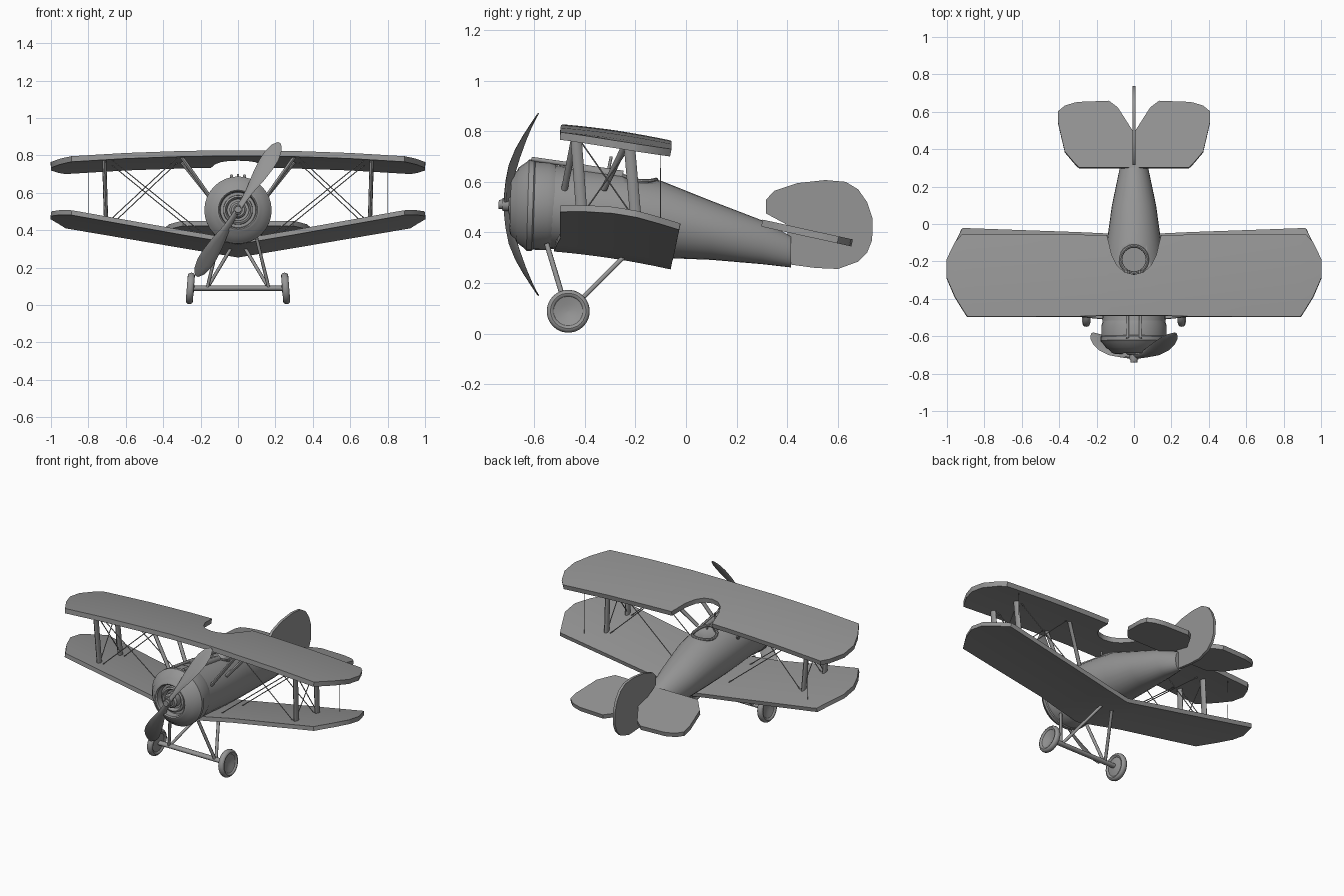
import bpy, bmesh
from math import sin, cos, pi, radians
from mathutils import Vector

if "Cube" in bpy.data.objects:
    bpy.data.objects.remove(bpy.data.objects["Cube"])

grey = bpy.data.materials.new("dark_grey")
grey.diffuse_color = (.3, .3, .3, 1)
grey.use_nodes = True
grey.node_tree.nodes["Principled BSDF"].inputs["Base Color"].default_value = grey.diffuse_color


def finish(name, bm, angle=35, thick=0):
    bmesh.ops.recalc_face_normals(bm, faces=bm.faces)
    me = bpy.data.meshes.new(name)
    bm.to_mesh(me)
    bm.free()
    me.materials.append(grey)
    ob = bpy.data.objects.new(name, me)
    bpy.context.collection.objects.link(ob)
    bpy.ops.object.select_all(action='DESELECT')
    ob.select_set(True)
    bpy.context.view_layer.objects.active = ob
    if thick:
        m = ob.modifiers.new("thickness", 'SOLIDIFY')
        m.thickness, m.offset = thick, 0
        bpy.ops.object.modifier_apply(modifier=m.name)
    bpy.ops.object.shade_smooth_by_angle(angle=radians(angle))
    return ob


def loft(name, rings, caps=True, loop=False, angle=35):
    bm = bmesh.new()
    rows = [[bm.verts.new(p) for p in r] for r in rings]
    n = len(rows[0])
    pairs = list(zip(rows, rows[1:])) + ([(rows[-1], rows[0])] if loop else [])
    for a, b in pairs:
        for i in range(n):
            k = (i + 1) % n
            bm.faces.new((a[i], a[k], b[k], b[i]))
    if caps and not loop:
        bm.faces.new(rows[0])
        bm.faces.new(rows[-1])
    return finish(name, bm, angle)


def lathe(name, profile, center, axis, n=28, loop=False):
    """Turn (distance, radius) points around an axis."""
    axis = Vector(axis).normalized()
    u = axis.orthogonal().normalized()
    v = axis.cross(u)
    c = Vector(center)
    return loft(name, [[c + axis * d + (u * cos(2 * pi * i / n) + v * sin(2 * pi * i / n)) * r
                        for i in range(n)] for d, r in profile], loop=loop)


def strut(name, a, b, wx, wy=None, n=8):
    """Rod with an elliptical section: wx across, wy fore and aft."""
    wy = wy or wx
    d = (Vector(b) - Vector(a)).normalized()
    u = d.cross(Vector((0, 1, 0)))
    u = u.normalized() if u.length > .01 else Vector((1, 0, 0))
    v = d.cross(u)
    return loft(name, [[Vector(p) + u * wx * cos(2 * pi * i / n) + v * wy * sin(2 * pi * i / n)
                        for i in range(n)] for p in (a, b)], angle=50)


def surface(name, half, zf, thick, rows=8):
    """Symmetric wing from (x, leading y, trailing y) half stations."""
    st = [(-x, l, t) for x, l, t in half[:0:-1]] + list(half)
    bm = bmesh.new()
    g = [[bm.verts.new((x, l + (t - l) * j / rows, zf(x, l + (t - l) * j / rows)))
          for j in range(rows + 1)] for x, l, t in st]
    for a, b in zip(g, g[1:]):
        for j in range(rows):
            bm.faces.new((a[j], b[j], b[j + 1], a[j + 1]))
    return finish(name, bm, thick=thick)


# wings
def camber(y):
    t = y + .5
    return -.08 * t - .15 * t * t


def upper_z(x, y):
    return .813 - .04 * x * x + camber(y)


def lower_z(x, y):
    return .336 + .178 * abs(x) + camber(y) - .01 * (y + .5)


def tips(te):
    return [(.3, -.495, -.06 + .4 * te), (.6, -.497, -.06 + .7 * te), (.89, -.497, -.06 + te),
            (.92, -.45, -.06 + te), (.957, -.39, -.1), (1, -.29, -.19)]


cutout = [(0, -.49, -.272), (.05, -.49, -.26), (.09, -.49, -.225), (.12, -.49, -.165),
          (.135, -.49, -.1), (.145, -.49, -.062)]
surface("upper_wing", cutout + tips(0), upper_z, .03)
surface("lower_wing", [(0, -.52, -.058), (.15, -.51, -.053)] + tips(.035), lower_z, .026)

# tailplane
surface("tailplane", [(0, .3, .485), (.086, .3, .62), (.134, .3, .656), (.294, .3, .65),
                      (.315, .32, .647), (.37, .385, .63), (.406, .54, .6)],
        lambda x, y: .437 - .22 * (y - .3), .028, rows=4)

# fin and rudder
fin = [(.316, .53), (.35, .565), (.44, .595), (.55, .607), (.63, .6), (.68, .57), (.715, .52),
       (.737, .455), (.735, .37), (.715, .32), (.68, .285), (.6, .256), (.51, .26), (.4, .275),
       (.4, .43), (.316, .475)]
loft("fin_and_rudder", [[(x, y, z) for y, z in fin] for x in (-.008, .008)])

# fuselage: y, bottom, top, half width
stations = [(-.57, .338, .675, .168), (-.4, .325, .65, .166), (-.25, .31, .63, .158),
            (-.1, .3, .605, .146), (.1, .292, .525, .118), (.3, .275, .448, .076),
            (.415, .262, .385, .03)]
fus = loft("fuselage", [[(w * cos(2 * pi * i / 28), y, (a + b) / 2 + (b - a) / 2 * sin(2 * pi * i / 28))
                         for i in range(28)] for y, a, b, w in stations])

# cockpit opening and padded rim
hole = lathe("cockpit_cutter", [(-.08, .07), (.2, .07)], (0, -.19, .59), (0, 0, 1), 16)
m = fus.modifiers.new("cockpit", 'BOOLEAN')
m.operation, m.object, m.solver = 'DIFFERENCE', hole, 'EXACT'
hole.hide_render = True
hole.hide_viewport = True
rim = []
for i in range(24):
    a = 2 * pi * i / 24
    x, y = .072 * cos(a), -.19 + .072 * sin(a)
    z = .62 - .17 * (y + .19) - 3.2 * x * x
    rim.append([(x + .009 * cos(b) * cos(a), y + .009 * cos(b) * sin(a), z + .009 * sin(b))
                for b in (2 * pi * k / 8 for k in range(8))])
loft("cockpit_rim", rim, loop=True)

# engine cowling, crankcase and propeller hub
axis, mid = (0, 1, -.03), (0, 0, .489)
lathe("cowling", [(-.52, .166), (-.545, .175), (-.6, .175), (-.605, .18), (-.625, .18), (-.635, .17),
                  (-.665, .148), (-.67, .136), (-.69, .118), (-.694, .105), (-.687, .098),
                  (-.65, .094), (-.65, .02)], mid, axis, 32)
lathe("engine_ring", [(-.64, .08), (-.67, .078), (-.675, .068), (-.66, .058), (-.64, .058)], mid, axis)
lathe("crankcase", [(-.63, .045), (-.69, .045), (-.7, .035), (-.7, .01)], mid, axis, 20)
lathe("propeller_hub", [(-.65, .026), (-.725, .026), (-.725, .02), (-.74, .018)], mid, axis, 12)

# propeller blades: radius, half chord
blade = [(0, .02), (.06, .02), (.12, .026), (.2, .042), (.28, .05), (.34, .048), (.39, .034), (.42, .01)]
for s in (1, -1):
    rings = []
    for r, c in blade:
        y = -.705 + .12 * (r / .42) ** 2
        tw = .8 - 1.1 * r
        e = Vector((.53, 0, .848)) * s
        u = Vector((.848, 0, -.53)) * s * cos(tw) - Vector((0, 1, 0)) * sin(tw)
        nrm = u.cross(e)
        h = .011 - .018 * r
        rings.append([Vector((0, y, .511)) + e * r + u * c * cos(k * pi / 5) + nrm * h * sin(k * pi / 5)
                      for k in range(10)])
    loft("propeller_blade", rings)

# axle
strut("axle", (-.25, -.465, .09), (.25, -.465, .09), .014, .018, 12)

for s in (-1, 1):
    # wheels lean slightly outward at the bottom
    ax = (s, 0, .08)
    wc = (s * .255, -.465, .089)
    tyre = [(.019 * cos(k * pi / 6), .07 + .015 * sin(k * pi / 6)) for k in range(12)]
    lathe("tyre", tyre, wc, ax, 28, True)
    lathe("wheel_disc", [(-.022, .012), (-.01, .062), (.012, .062), (.002, .03), (-.002, .004)],
          wc, ax, 24)
    # undercarriage struts
    strut("front_gear_strut", (s * .1, -.55, .355), (s * .165, -.47, .09), .009, .01)
    strut("rear_gear_strut", (s * .04, -.25, .3), (s * .165, -.46, .09), .009, .01)
    # guns
    strut("gun_barrel", (s * .035, -.61, .69), (s * .035, -.4, .66), .009)
    strut("gun_body", (s * .035, -.46, .655), (s * .035, -.25, .622), .016, .022)

    for i, (y1, y2) in enumerate([(-.435, -.41), (-.225, -.195)]):
        tag = ("front", "rear")[i]
        # interplane struts
        strut(tag + "_wing_strut", (s * .715, y1, upper_z(.715, y1)), (s * .705, y2, lower_z(.705, y2)),
              .011, .022)
        # cabane struts
        strut(tag + "_cabane_strut", (s * .31, y1, upper_z(.31, y1)),
              (s * .145, y1 - (.045, .1)[i], .57), .01, .013)
        # bracing wires
        strut("flying_wire", (s * .69, y1, upper_z(.69, y1)), (s * .15, y2, lower_z(.15, y2)), .003, n=5)
        strut("landing_wire", (s * .31, y1, upper_z(.31, y1)), (s * .69, y2, lower_z(.69, y2)), .003, n=5)
    strut("stagger_wire", (s * .71, -.43, .78), (s * .7, -.2, .45), .003, n=5)
    strut("stagger_wire", (s * .71, -.22, .74), (s * .7, -.41, .47), .003, n=5)
    strut("aileron_cable", (s * .8, -.1, upper_z(.8, -.1)), (s * .8, -.101, lower_z(.8, -.1)), .0015, n=5)

# sighting post ahead of the cockpit
strut("sight_post", (0, -.31, .63), (0, -.295, .7), .006)
